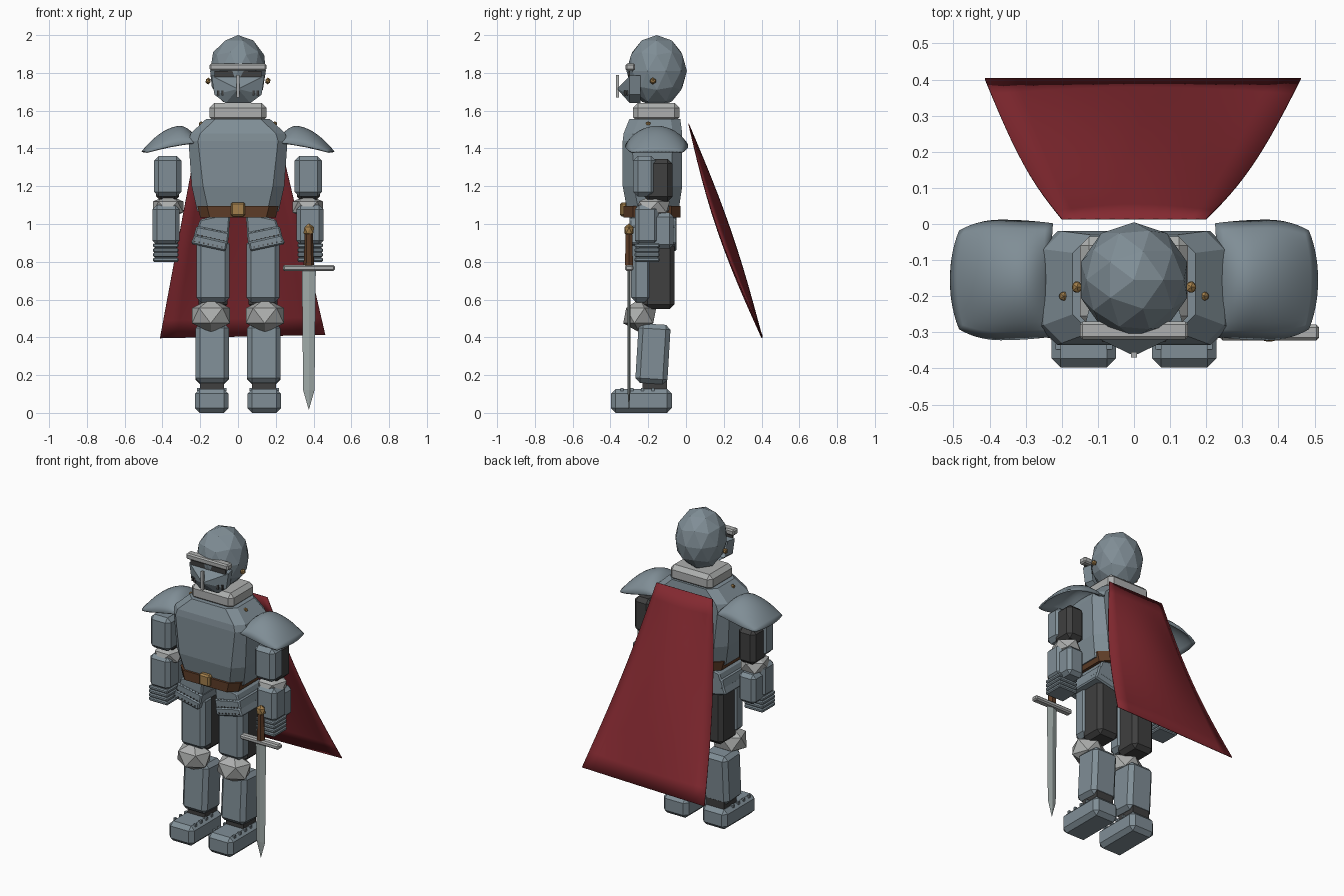
import bpy, bmesh, math
from mathutils import Matrix, Vector

if "Cube" in bpy.data.objects:
    bpy.data.objects.remove(bpy.data.objects["Cube"])


def mat(name, r, g, b):
    m = bpy.data.materials.new(name)
    m.diffuse_color = (r, g, b, 1)
    m.use_nodes = True
    m.node_tree.nodes["Principled BSDF"].inputs["Base Color"].default_value = m.diffuse_color
    return m


STEEL = mat("blue_steel", 0.215, 0.27, 0.305)
LIGHT = mat("pale_steel", 0.42, 0.43, 0.425)
BLADE = mat("blade_steel", 0.35, 0.40, 0.39)
DARK = mat("dark_padding", 0.05, 0.05, 0.05)
RED = mat("cape_red", 0.23, 0.022, 0.03)
GOLD = mat("brass", 0.36, 0.21, 0.07)
BROWN = mat("leather", 0.11, 0.045, 0.02)


def finish(name, bm, m, normals=True):
    if normals:
        bmesh.ops.recalc_face_normals(bm, faces=bm.faces)
    me = bpy.data.meshes.new(name)
    bm.to_mesh(me)
    bm.free()
    me.materials.append(m)
    ob = bpy.data.objects.new(name, me)
    bpy.context.collection.objects.link(ob)
    return ob


def bevel(bm, w):
    if w:
        bmesh.ops.bevel(bm, geom=bm.edges[:], offset=w, segments=1,
                        affect='EDGES', clamp_overlap=True)


def box(name, x, y, z, m, bev=0.0, tilt=0.0):
    """Chamfered box from (min, max) pairs, tilted about its own x axis."""
    bm = bmesh.new()
    bmesh.ops.create_cube(bm, size=1)
    size = [abs(p[1] - p[0]) for p in (x, y, z)]
    bmesh.ops.scale(bm, vec=size, verts=bm.verts)
    bevel(bm, bev)
    c = Vector([(p[0] + p[1]) / 2 for p in (x, y, z)])
    bm.transform(Matrix.Translation(c) @ Matrix.Rotation(tilt, 4, 'X'))
    return finish(name, bm, m)


def ball(name, c, r, m, sub=1, rot=0.0):
    bm = bmesh.new()
    bmesh.ops.create_icosphere(bm, subdivisions=sub, radius=1)
    bm.transform(Matrix.Translation(c) @ Matrix.Diagonal((*r, 1)) @ Matrix.Rotation(rot, 4, 'Z'))
    return finish(name, bm, m)


def loft(name, rings, m, caps=True):
    bm = bmesh.new()
    vs = [[bm.verts.new(p) for p in r] for r in rings]
    n = len(vs[0])
    for a, b in zip(vs, vs[1:]):
        for i in range(n):
            bm.faces.new((a[i], a[(i + 1) % n], b[(i + 1) % n], b[i]))
    if caps:
        bm.faces.new(vs[0])
        bm.faces.new(vs[-1])
    return finish(name, bm, m)


def octagon(z, hx, y0, y1, c):
    return [(-hx, y0 + c, z), (-hx + c, y0, z), (hx - c, y0, z), (hx, y0 + c, z),
            (hx, y1 - c, z), (hx - c, y1, z), (-hx + c, y1, z), (-hx, y1 - c, z)]


def plate(name, prof, s, y0, y1, m, bev):
    bm = bmesh.new()
    f = bm.faces.new([bm.verts.new((s * x, y0, z)) for x, z in prof])
    r = bmesh.ops.extrude_face_region(bm, geom=[f])
    vs = [g for g in r['geom'] if isinstance(g, bmesh.types.BMVert)]
    bmesh.ops.translate(bm, verts=vs, vec=(0, y1 - y0, 0))
    bevel(bm, bev)
    return finish(name, bm, m)


# helmet with pointed face mask
ball("helmet", (0, -0.155, 1.81), (0.155, 0.16, 0.19), STEEL, 2)
outline = [(-.14, 1.785), (.14, 1.785), (.125, 1.685), (.065, 1.64), (-.065, 1.64), (-.125, 1.685)]
bm = bmesh.new()
apex = bm.verts.new((0, -0.365, 1.715))
front = [bm.verts.new((x, -0.298, z)) for x, z in outline]
back = [bm.verts.new((x * 0.9, -0.24, z)) for x, z in outline]
for i in range(6):
    j = (i + 1) % 6
    bm.faces.new((apex, front[i], front[j]))
    bm.faces.new((front[i], back[i], back[j], front[j]))
finish("face_mask", bm, STEEL)
box("eye_slit", (-.125, .125), (-.305, -.297), (1.775, 1.81), DARK)
box("brow_band", (-.15, .15), (-.32, -.27), (1.812, 1.85), LIGHT, 0.008)
box("nose_bar", (-.008, .008), (-.37, -.355), (1.67, 1.79), LIGHT)

# collar, chest and belt
box("collar", (-.15, .15), (-.28, -.035), (1.54, 1.64), LIGHT, 0.025)
loft("chest", [octagon(1.065, .215, -.31, -.04, .06), octagon(1.2, .245, -.335, -.02, .06),
               octagon(1.44, .262, -.335, -.02, .05), octagon(1.48, .25, -.33, -.02, .05),
               octagon(1.555, .17, -.30, -.03, .05)], STEEL)
loft("belt", [octagon(1.035, .2, -.33, -.028, .05), octagon(1.095, .215, -.33, -.028, .05)], BROWN)
box("buckle", (-.038, .038), (-.35, -.31), (1.04, 1.115), GOLD, 0.01)

# shoulder guard: rounded square shell with an off-centre ridge
N = 14


def shoulder(s, name):
    bm = bmesh.new()
    g = []
    for i in range(N + 1):
        row = []
        for j in range(N + 1):
            u, v = 2 * i / N - 1, 2 * j / N - 1
            x = u * math.sqrt(1 - 0.33 * v * v)
            y = v * math.sqrt(1 - 0.33 * u * u)
            if u < 0:
                y = v * (1 - 0.06 * u * u)
                x = u * (1 + 0.04 * v * v)
            d = u + 0.35
            h = 0.1 - (0.065 * (d / .65) ** 2 if d < 0 else 0.1 * (d / 1.35) ** 2)
            z = 1.41 - 0.025 * u + h * max(0, 1 - v * v) ** 0.8
            row.append(bm.verts.new((s * (0.37 + 0.14 * x), -0.155 + 0.167 * y, z)))
        g.append(row)
    for i in range(N):
        for j in range(N):
            q = (g[i][j], g[i + 1][j], g[i + 1][j + 1], g[i][j + 1])
            f = bm.faces.new(q if s > 0 else q[::-1])
            f.smooth = True
    ob = finish(name, bm, STEEL, False)
    sol = ob.modifiers.new("thickness", 'SOLIDIFY')
    sol.thickness = 0.01
    sol.use_rim = True


# tasset plates, as (x, z) corners, top to bottom
TASSETS = [[(.04, 1.06), (.2, 1.025), (.22, .965), (.05, .935)],
           [(.045, .955), (.22, .99), (.235, .93), (.055, .89)],
           [(.055, .905), (.23, .945), (.25, .895), (.065, .855)]]

for s, side in ((-1, "left"), (1, "right")):
    def X(a, b):
        return (min(s * a, s * b), max(s * a, s * b))

    # helmet hinge, breast rivet and breathing slits
    ball(side + "_helmet_hinge", (s * .158, -.175, 1.757), (.016, .018, .018), GOLD)
    ball(side + "_breast_rivet", (s * .195, -.2, 1.53), (.014, .014, .014), GOLD)
    for k, x in enumerate((.082, .105)):
        box(f"{side}_breath_slit_{k}", X(x - .006, x + .006), (-.327 + k * .011, -.318 + k * .011),
            (1.68, 1.708), DARK)
    shoulder(s, side + "_shoulder_guard")

    # arm
    box(side + "_upper_arm", X(.30, .445), (-.28, -.16), (1.145, 1.36), STEEL, .025)
    box(side + "_upper_arm_padding", X(.312, .433), (-.22, -.072), (1.12, 1.345), DARK, .025)
    ball(side + "_elbow", (s * .37, -.175, 1.09), (.095, .10, .065), LIGHT, 1, 0.3)
    box(side + "_forearm", X(.31, .452), (-.27, -.145), (.89, 1.1), STEEL, .022)
    box(side + "_forearm_back", X(.32, .44), (-.2, -.065), (.87, 1.06), STEEL, .022)
    box(side + "_palm", X(.325, .44), (-.25, -.15), (.81, .91), STEEL)
    for k in range(4):
        z = .80 + k * .025
        box(f"{side}_finger_{k}", X(.315, .45), (-.272, -.14), (z, z + .023), STEEL, .006)

    # tassets with rivet rows
    for k, p in enumerate(TASSETS):
        y0 = -.30 - .008 * k
        plate(f"{side}_tasset_{k}", p, s, y0, -.05, STEEL, .008)
        for i in range(7):
            t = .12 + .76 * i / 6
            x = p[3][0] + t * (p[2][0] - p[3][0])
            z = p[3][1] + t * (p[2][1] - p[3][1]) + .018
            box(f"{side}_tasset_rivet_{k}_{i}", X(x - .004, x + .004),
                (y0 - .004, y0 + .004), (z - .003, z + .003), DARK)

    # leg
    box(side + "_thigh", X(.045, .22), (-.29, -.18), (.585, .92), STEEL, .025)
    box(side + "_thigh_padding", X(.055, .21), (-.23, -.06), (.55, .92), DARK, .025)
    ball(side + "_knee", (s * .143, -.245, .515), (.118, .098, .09), LIGHT, 1, 0.3)
    box(side + "_shin", X(.048, .225), (-.26, -.09), (.155, .47), STEEL, .025, -.06)
    box(side + "_ankle", X(.075, .2), (-.23, -.1), (.1, .19), DARK)
    box(side + "_boot", X(.05, .228), (-.397, -.075), (0, .127), STEEL, .025)
    for k in range(4):
        y = -.34 + k * .055
        for x in (.068, .21):
            box(f"{side}_boot_stud_{k}_{x}", X(x - .008, x + .008), (y - .008, y + .008),
                (.115, .132), STEEL)

# cape: flared sheet, bulging backwards in the middle
bm = bmesh.new()
R, C = 12, 10
grid = []
for i in range(R + 1):
    t = i / R
    row = []
    for j in range(C + 1):
        w = j / C
        x = (1 - w) * (-.2 - .213 * t) + w * (.2 + .262 * t)
        wave = math.sin(math.pi * t) * (0.068 * math.sin(math.pi * w) - .04)
        row.append(bm.verts.new((x, .012 + .388 * t + wave, 1.53 - (1.135 - .018 * w) * t)))
    grid.append(row)
for i in range(R):
    for j in range(C):
        f = bm.faces.new((grid[i][j], grid[i][j + 1], grid[i + 1][j + 1], grid[i + 1][j]))
        f.smooth = True
        f.normal_flip()
cape = finish("cape", bm, RED, False)
cape.modifiers.new("thickness", 'SOLIDIFY').thickness = 0.004

# sword
SX, SY = .375, -.302


def diamond(z, w, d):
    return [(SX - w, SY, z), (SX, SY - d, z), (SX + w, SY, z), (SX, SY + d, z)]


def hexagon(z, r):
    return [(SX + r * math.cos(a * math.pi / 3), SY + r * .9 * math.sin(a * math.pi / 3), z) for a in range(6)]


loft("blade", [diamond(.76, .037, .009), diamond(.12, .03, .008), diamond(.018, .001, .001)], BLADE)
box("crossguard", (.237, .513), (-.322, -.278), (.752, .783), LIGHT, .008)
loft("grip", [hexagon(.78, .028), hexagon(.87, .024), hexagon(.96, .022)], BROWN)
ball("pommel", (SX, SY, .967), (.032, .027, .037), GOLD)
